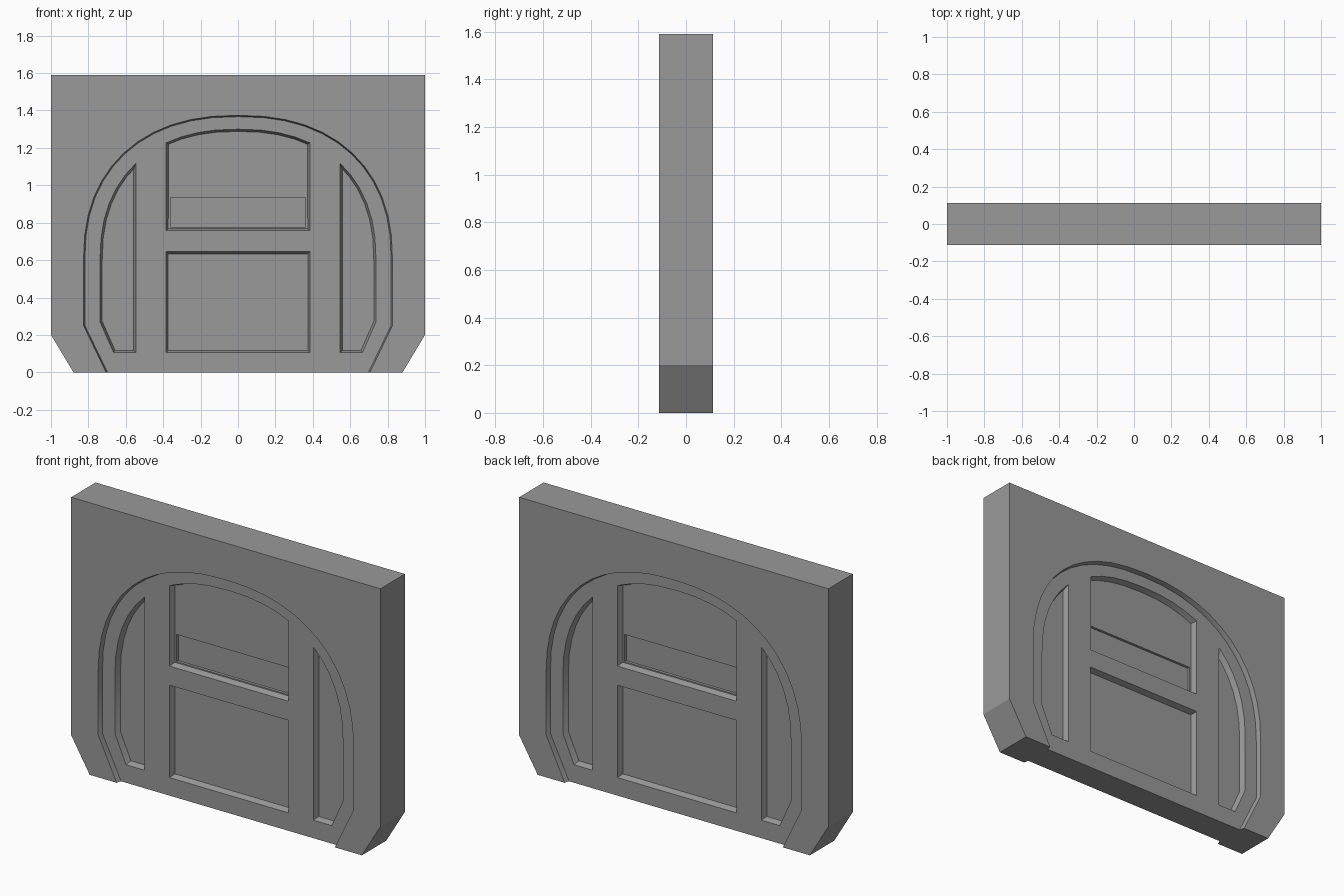
import bpy, bmesh, math
from mathutils import Vector

cube = bpy.data.objects.get("Cube")
if cube:
    bpy.data.objects.remove(cube, do_unlink=True)

HALF = 0.113          # half thickness of the wall
DOOR = 0.084          # half thickness of the door
PANEL = 0.05          # panel floor distance from the middle
SLOT = 0.036          # slot floor distance from the middle

grey = bpy.data.materials.new("stone_grey")
grey.use_nodes = True
grey.diffuse_color = (0.32, 0.32, 0.32, 1)
grey.node_tree.nodes["Principled BSDF"].inputs["Base Color"].default_value = grey.diffuse_color


def arc(a, b, t0, t1, steps):
    """Points on a slightly squared arch, counter-clockwise."""
    points = []
    for i in range(steps + 1):
        t = math.radians(t0 + (t1 - t0) * i / steps)
        c, s = math.cos(t), max(math.sin(t), 0)
        x = math.copysign(abs(c) ** 0.87, c) * a
        points.append((x, 0.6 + b * s ** 0.87))
    return points


def inset(outline, d):
    """Move every edge of a counter-clockwise outline inwards by d."""
    pts = [Vector(p) for p in outline]
    result = []
    for i, p in enumerate(pts):
        e1 = (p - pts[i - 1]).normalized()
        e2 = (pts[(i + 1) % len(pts)] - p).normalized()
        n1, n2 = Vector((-e1.y, e1.x)), Vector((-e2.y, e2.x))
        result.append(p + (n1 + n2) * d / (1 + n1.dot(n2)))
    return result


def mirror(outline):
    return [(-x, z) for x, z in reversed(outline)]


def rectangle(half_width, z0, z1):
    return [(-half_width, z0), (half_width, z0), (half_width, z1), (-half_width, z1)]


def loft(name, rings):
    """Solid through a list of (outline, y) rings."""
    bm = bmesh.new()
    loops = [[bm.verts.new((x, y, z)) for x, z in outline] for outline, y in rings]
    n = len(loops[0])
    for a, b in zip(loops, loops[1:]):
        for i in range(n):
            j = (i + 1) % n
            bm.faces.new((a[i], a[j], b[j], b[i]))
    bm.faces.new(loops[0])
    bm.faces.new(loops[-1])
    bmesh.ops.recalc_face_normals(bm, faces=bm.faces)
    mesh = bpy.data.meshes.new(name)
    bm.to_mesh(mesh)
    bm.free()
    mesh.materials.append(grey)
    obj = bpy.data.objects.new(name, mesh)
    bpy.context.collection.objects.link(obj)
    return obj


def recesses(outline, top, floor, taper, lead=0.01):
    """Matching cutters for the front and the back."""
    cutters = []
    for s in (-1, 1):
        cutters.append(loft("cutter", [(outline, s * (top + lead)), (outline, s * top),
                                       (inset(outline, taper), s * floor)]))
    return cutters


def carve(obj, cutters):
    for c in cutters:
        c.hide_render = True
        mod = obj.modifiers.new("carve", 'BOOLEAN')
        mod.operation = 'DIFFERENCE'
        mod.solver = 'EXACT'
        mod.object = c
        graph = bpy.context.evaluated_depsgraph_get()
        graph.update()
        mesh = bpy.data.meshes.new_from_object(obj.evaluated_get(graph))
        obj.modifiers.clear()
        obj.data = mesh
        bpy.data.objects.remove(c, do_unlink=True)


def finish(obj):
    bpy.ops.object.select_all(action='DESELECT')
    obj.select_set(True)
    bpy.context.view_layer.objects.active = obj
    bpy.ops.object.shade_smooth_by_angle(angle=math.radians(30))


# Wall with chamfered feet
side = [(0.88, 0), (1, 0.2), (1, 1.59)]
profile = side + mirror(side)
wall = loft("arched_wall", [(profile, -HALF), (profile, HALF)])

# Arched opening with slightly tapered edges
arch = arc(0.826, 0.774, 0, 180, 24)
opening = [(0.657, -0.1), (0.826, 0.25)] + arch + [(-0.826, 0.25), (-0.657, -0.1)]
core = inset(opening, 0.007)
carve(wall, recesses(opening, HALF, DOOR, 0.007))
carve(wall, [loft("cutter", [(core, -DOOR - 0.005), (core, DOOR + 0.005)])])
finish(wall)

# Door slab
slab = [(0.705, 0), (0.826, 0.25)] + arch + [(-0.826, 0.25), (-0.705, 0)]
door = loft("door", [(slab, -DOOR), (slab, DOOR)])

# Sunken panels: lower, upper arched, and one on each side
lower = rectangle(0.385, 0.105, 0.645)
upper = [(-0.385, 0.757), (0.385, 0.757)] + arc(0.738, 0.70, 61.8, 118.2, 8)
flank = [(0.546, 0.105), (0.665, 0.105), (0.738, 0.27)] + arc(0.738, 0.70, 0, 45, 6)
for outline in (lower, upper, flank, mirror(flank)):
    carve(door, recesses(outline, DOOR, PANEL, 0.012))

# Shallow slot at the foot of the upper panel
carve(door, recesses(rectangle(0.362, 0.776, 0.935), PANEL, SLOT, 0.001, 0.005))
finish(door)
